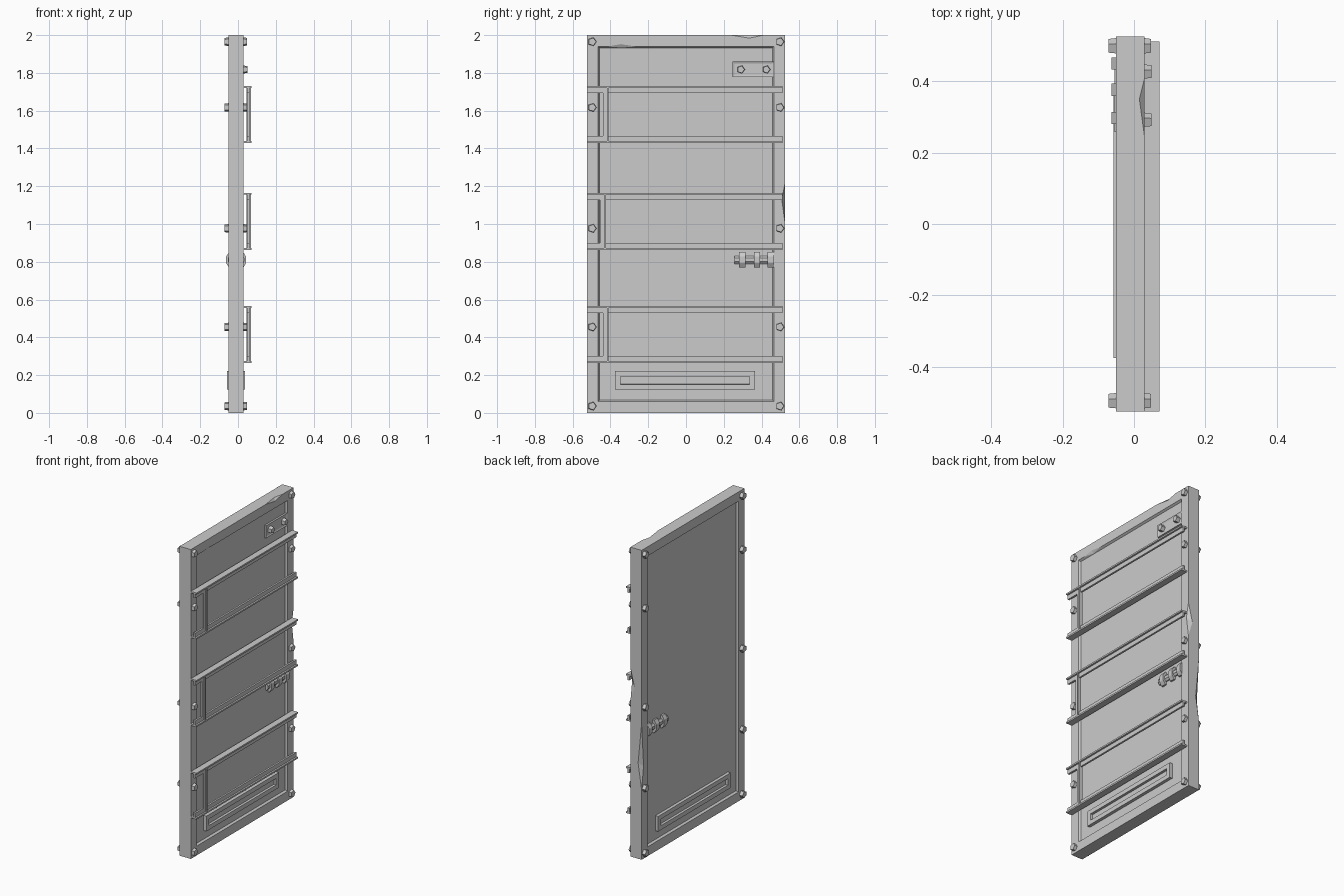
import bpy, bmesh, math
from mathutils import Matrix, Vector

if "Cube" in bpy.data.objects:
    bpy.data.objects.remove(bpy.data.objects["Cube"])

XF, XB, REC = 0.03, -0.05, 0.013   # front face, back face, panel recess
HALF = 0.525


def finish(bm, name):
    bmesh.ops.recalc_face_normals(bm, faces=bm.faces[:])
    me = bpy.data.meshes.new(name)
    bm.to_mesh(me)
    bm.free()
    ob = bpy.data.objects.new(name, me)
    bpy.context.scene.collection.objects.link(ob)
    return ob


def add_box(bm, x0, x1, y0, y1, z0, z1):
    m = Matrix.Translation(((x0 + x1) / 2, (y0 + y1) / 2, (z0 + z1) / 2)) \
        @ Matrix.Diagonal((x1 - x0, y1 - y0, z1 - z0, 1))
    return bmesh.ops.create_cube(bm, size=1, matrix=m)["verts"]


def inset_face(bm, sign, thickness, depth):
    # Inset the outermost face on one side of the x axis
    bm.normal_update()
    fs = [f for f in bm.faces if f.normal.x * sign > 0.99]
    f = min(fs, key=lambda g: (g.calc_center_median().yz - MID).length + g.calc_area() * 0.01)
    bmesh.ops.inset_region(bm, faces=[f], thickness=thickness, depth=depth, use_even_offset=True)


# Door slab with a recessed panel on both sides
MID = Vector((0, 1.0))
bm = bmesh.new()
add_box(bm, XB, XF, -HALF, HALF, 0, 2)
for s in (1, -1):
    inset_face(bm, s, 0.06, 0)
    inset_face(bm, s, 0.008, -REC)
door = finish(bm, "door_slab")

# Chips knocked out of the edges
chips = [
    [(XF, 0.24, 2), (XF, 0.41, 2), (0.015, 0.35, 2), (XF, 0.335, 1.984), (0.07, 0.33, 2.04)],
    [(XF, HALF, 1.0), (XF, HALF, 1.22), (0.0, HALF, 1.1), (XF, 0.507, 1.13), (0.07, 0.57, 1.11)],
    [(XB, HALF, 0.45), (XB, HALF, 0.88), (-0.025, HALF, 0.62), (XB, 0.505, 0.6), (-0.09, 0.57, 0.64)],
    [(XF, -0.42, 1.939), (XF, -0.26, 1.939), (XF, -0.345, 1.952), (0.019, -0.34, 1.932), (0.06, -0.34, 1.925)],
]
for pts in chips:
    bm = bmesh.new()
    for p in pts:
        bm.verts.new(p)
    bmesh.ops.convex_hull(bm, input=bm.verts[:])
    cutter = finish(bm, "chip_cutter")
    cutter.hide_render = True
    mod = door.modifiers.new("chip", "BOOLEAN")
    mod.object, mod.operation, mod.solver = cutter, "DIFFERENCE", "EXACT"
    bpy.context.view_layer.objects.active = door
    bpy.ops.object.modifier_apply(modifier=mod.name)
    bpy.data.objects.remove(cutter)


# Five-sided rivets
def add_bolt(bm, x0, x1, y, z, r=0.025):
    s = 1 if x1 > x0 else -1
    m = Matrix.Translation(((x0 + x1) / 2, y, z)) @ Matrix.Rotation(s * math.pi / 2, 4, "Y")
    bmesh.ops.create_cone(bm, cap_ends=True, segments=5, radius1=r, radius2=r * 0.85,
                          depth=abs(x1 - x0), matrix=m)


bm = bmesh.new()
for y in (-0.497, 0.497):
    for z in (0.036, 0.455, 0.977, 1.617, 1.965):
        add_bolt(bm, 0.02, 0.048, y, z)
        add_bolt(bm, -0.04, -0.071, y, z)
finish(bm, "frame_bolts")

# Hinge-side plate near the top
bm = bmesh.new()
add_box(bm, 0.01, 0.029, 0.247, 0.466, 1.778, 1.859)
MID = Vector((0.3565, 1.8185))
inset_face(bm, 1, 0.009, -0.004)
for y in (0.29, 0.425):
    add_bolt(bm, 0.018, 0.049, y, 1.818, 0.023)
finish(bm, "top_plate")

# Letter slot frames on both sides
MID = Vector((-0.005, 0.172))
for s, name in ((1, "front"), (-1, "back")):
    bm = bmesh.new()
    a, b = (0.01, 0.037) if s > 0 else (-0.057, -0.03)
    add_box(bm, a, b, -0.375, 0.365, 0.123, 0.221)
    inset_face(bm, s, 0.008, 0)
    inset_face(bm, s, 0.02, 0)
    inset_face(bm, s, 0.001, -0.015)
    finish(bm, name + "_slot_frame")


# Handles: flattened shaft along y with three collars
def add_shaft(bm, x, y0, y1, rx, rz):
    m = Matrix.Translation((x, (y0 + y1) / 2, 0.81)) @ Matrix.Diagonal((rx, 1, rz, 1)) \
        @ Matrix.Rotation(math.pi / 2, 4, "X") @ Matrix.Rotation(math.pi / 8, 4, "Z")
    r = 1 / math.cos(math.pi / 8)
    bmesh.ops.create_cone(bm, cap_ends=True, segments=8, radius1=r, radius2=r,
                          depth=y1 - y0, matrix=m)


for x, name in ((XF - REC, "front"), (XB + REC, "back")):
    bm = bmesh.new()
    add_shaft(bm, x, 0.257, 0.465, 0.017, 0.021)
    for y in (0.297, 0.376, 0.449):
        add_shaft(bm, x, y - 0.017, y + 0.017, 0.026, 0.041)
    finish(bm, name + "_handle")

# Three brackets: a pair of angle rails joined by an upright
for i, (z0, z1, y) in enumerate(((0.265, 0.565, -0.44), (0.863, 1.165, -0.455), (1.43, 1.73, -0.44))):
    bm = bmesh.new()
    y1 = 0.511
    add_box(bm, 0.03, 0.071, -HALF, y1, z1 - 0.01, z1)
    add_box(bm, 0.048, 0.06, -HALF, y1, z1 - 0.037, z1 - 0.01)
    add_box(bm, 0.03, 0.071, -HALF, y1, z0, z0 + 0.01)
    add_box(bm, 0.048, 0.06, -HALF, y1, z0 + 0.01, z0 + 0.037)
    add_box(bm, 0.05, 0.06, y, y + 0.022, z0 + 0.01, z1 - 0.01)
    add_box(bm, 0.045, 0.068, y + 0.022, y + 0.031, z0 + 0.01, z1 - 0.01)
    finish(bm, f"bracket_{i + 1}")
